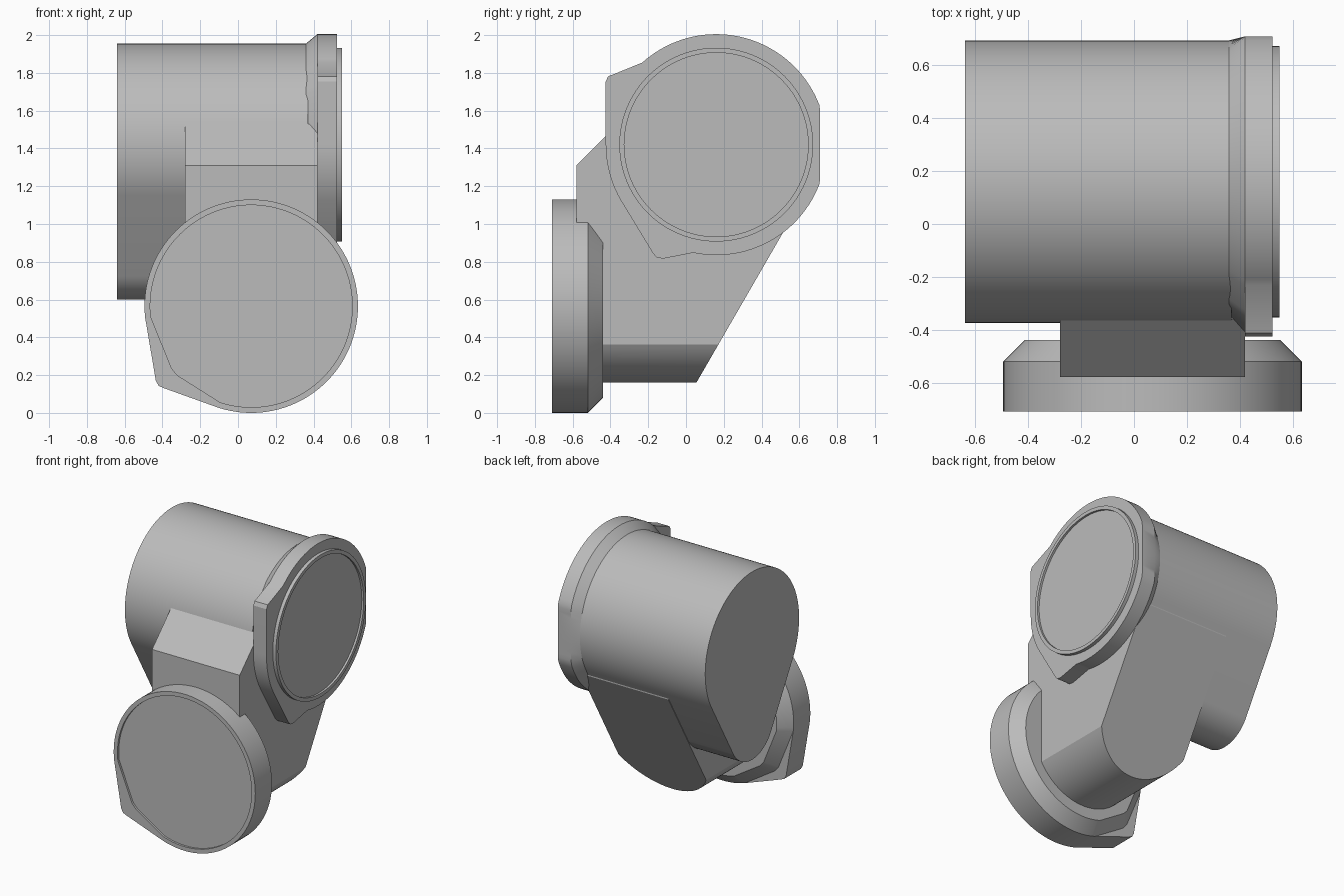
import bpy
import bmesh
from math import sin, cos, atan2, radians, degrees, hypot
from mathutils import Vector

cube = bpy.data.objects.get("Cube")
if cube:
    bpy.data.objects.remove(cube)

grey = bpy.data.materials.new("plain grey")
grey.use_nodes = True
grey.diffuse_color = (0.5, 0.5, 0.5, 1)
grey.node_tree.nodes["Principled BSDF"].inputs["Base Color"].default_value = (0.5, 0.5, 0.5, 1)


def along_x(u, v, d):
    """Section of the upper barrel, whose axis runs along x."""
    return (d, 0.16 + u, 1.42 + v)


def along_y(u, v, d):
    """Section of the lower barrel, whose axis runs along y."""
    return (0.07 + u, d, 0.565 + v)


def finish(name, bm):
    bmesh.ops.remove_doubles(bm, verts=bm.verts, dist=0.0005)
    bmesh.ops.recalc_face_normals(bm, faces=bm.faces)
    mesh = bpy.data.meshes.new(name)
    bm.to_mesh(mesh)
    bm.free()
    mesh.materials.append(grey)
    obj = bpy.data.objects.new(name, mesh)
    bpy.context.collection.objects.link(obj)
    bpy.ops.object.select_all(action="DESELECT")
    obj.select_set(True)
    bpy.context.view_layer.objects.active = obj
    bpy.ops.object.shade_smooth_by_angle(angle=radians(25))
    return obj


def loft(rings, place):
    """Skin a list of (section, depth) rings and cap both ends."""
    bm = bmesh.new()
    loops = [[bm.verts.new(place(u, v, d)) for u, v in ring] for ring, d in rings]
    n = len(loops[0])
    for a, b in zip(loops, loops[1:]):
        for i in range(n):
            j = (i + 1) % n
            bm.faces.new((a[i], a[j], b[j], b[i]))
    bm.faces.new(loops[0])
    bm.faces.new(loops[-1])
    return bm


def arc(r, start, end, steps, v=0):
    angles = [radians(start + (end - start) * i / steps) for i in range(steps + 1)]
    return [(r * cos(a), v + r * sin(a)) for a in angles]


def turn(p):
    return degrees(atan2(p[1], p[0])) % 360


def outline(r, tabs):
    """Circle with each (start, end) angle span replaced by tab corners."""
    pts = arc(r, 0, 360, 120)[:-1]
    for start, end, corners in tabs:
        pts = [p for p in pts if not start < turn(p) < end] + corners
    return sorted(pts, key=turn)


def circle_like(ring, r):
    return [(u * r / hypot(u, v), v * r / hypot(u, v)) for u, v in ring]


def clip(ring):
    return [(min(u, 0.55), v) for u, v in ring]


# Upper barrel: round on top, tapering to a smaller round underneath
teardrop = arc(0.535, -30, 210, 80) + arc(0.25, 210, 330, 32, -0.57)
finish("upper_barrel", loft([(teardrop, -0.64), (teardrop, 0.37)], along_x))

# Side flange with two rounded tabs and a flat back edge
side = outline(0.585, [
    (134, 180, [(-0.55, 0.37), (-0.572, 0.362), (-0.585, 0.335)]),
    (210, 257, [(-0.335, -0.575), (-0.315, -0.598), (-0.28, -0.603)]),
])
finish("side_flange", loft([
    (circle_like(side, 0.535), 0.36),
    (clip(circle_like(side, 0.585)), 0.42),
    (clip(side), 0.42),
    (clip(side), 0.525),
], along_x))

# Side cover with a thin raised rim
cover = [(arc(r, 0, 360, 96)[:-1], d) for r, d in
         [(0.513, 0.50), (0.513, 0.55), (0.487, 0.55), (0.487, 0.535)]]
finish("side_cover", loft(cover, along_x))

# Front flange with one tab, a rear chamfer and a recessed face
front = outline(0.565, [
    (188, 252, [(-0.505, -0.395), (-0.49, -0.422), (-0.46, -0.435)]),
])
finish("front_flange", loft([
    (circle_like(front, 0.485), -0.44),
    (circle_like(front, 0.565), -0.52),
    (front, -0.52),
    (front, -0.71),
    (circle_like(front, 0.535), -0.71),
    (circle_like(front, 0.535), -0.695),
], along_y))

# Elbow body: straight sides and rounded bottom, trimmed by two slopes
section = [(-0.35, 0.965)] + arc(0.405, 210.2, 329.8, 40) + [(0.35, 0.965)]
body = loft([(section, -0.58), (section, 0.6)], along_y)
slopes = [((0, -0.58, 1.31), (0, -1, 1)),
          ((0, 0.055, 0.16), (0, cos(radians(30)), -sin(radians(30))))]
for point, normal in slopes:
    cut = bmesh.ops.bisect_plane(
        body, geom=body.verts[:] + body.edges[:] + body.faces[:],
        plane_co=Vector(point), plane_no=Vector(normal), clear_outer=True)
    edges = [e for e in cut["geom_cut"] if isinstance(e, bmesh.types.BMEdge)]
    bmesh.ops.contextual_create(body, geom=edges)
finish("elbow_body", body)
